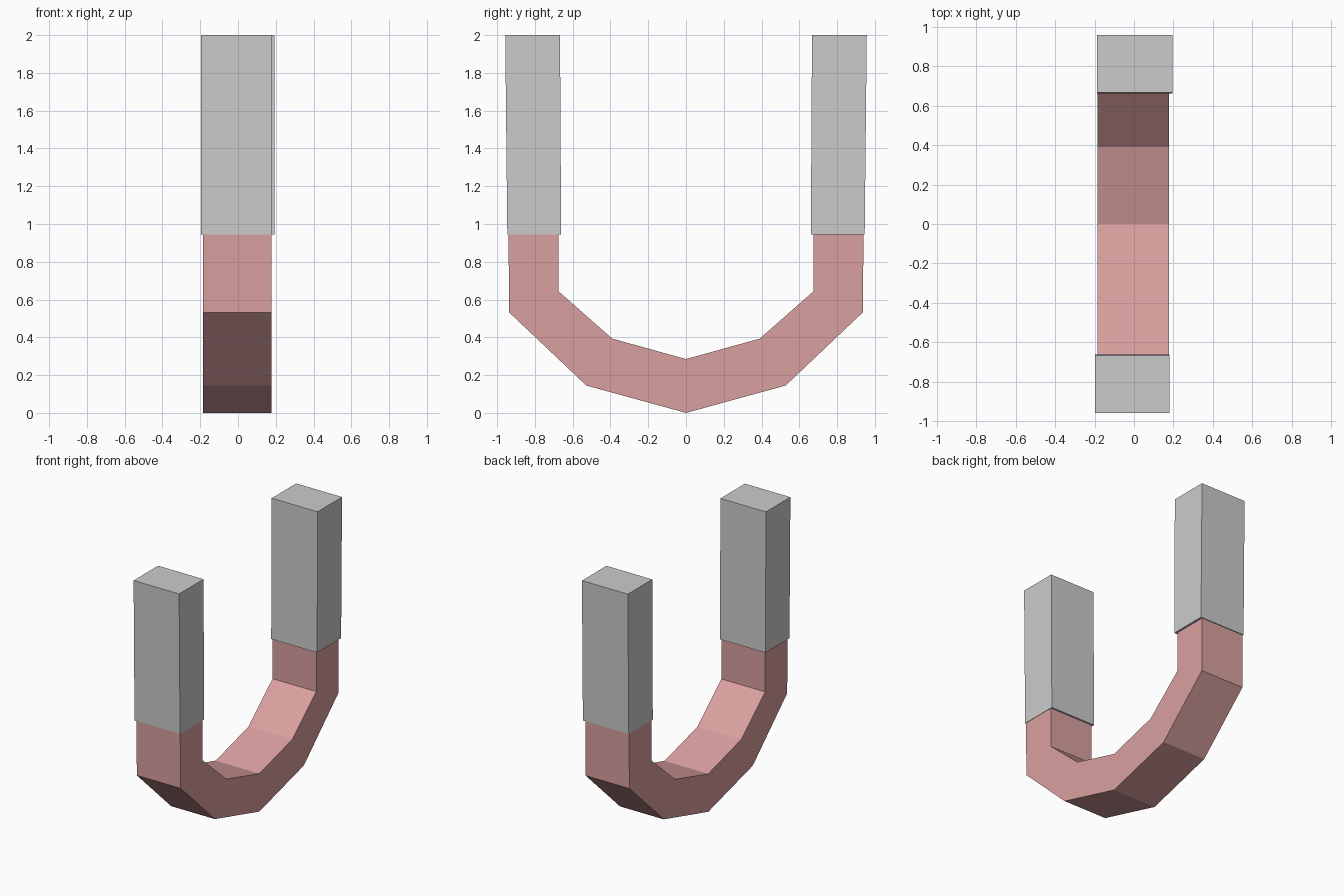
import bpy
import bmesh

if "Cube" in bpy.data.objects:
    bpy.data.objects.remove(bpy.data.objects["Cube"])


def prism(name, start, end):
    """Solid between two matching outlines, with end caps."""
    bm = bmesh.new()
    a = [bm.verts.new(p) for p in start]
    b = [bm.verts.new(p) for p in end]
    bm.faces.new(a)
    bm.faces.new(b)
    for i in range(len(a)):
        j = (i + 1) % len(a)
        bm.faces.new((a[i], a[j], b[j], b[i]))
    bmesh.ops.recalc_face_normals(bm, faces=bm.faces)
    mesh = bpy.data.meshes.new(name)
    bm.to_mesh(mesh)
    bm.free()
    obj = bpy.data.objects.new(name, mesh)
    bpy.context.collection.objects.link(obj)
    return obj


def rect(x0, x1, y0, y1, z):
    return [(x0, y0, z), (x1, y0, z), (x1, y1, z), (x0, y1, z)]


# Red U-shaped body: half profile in y, z mirrored about y = 0
outer = [(0, 0), (0.528, 0.145), (0.936, 0.532), (0.94, 0.948)]
inner = [(0.674, 0.948), (0.674, 0.643), (0.39, 0.393), (0, 0.285)]
half = outer + inner
profile = half + [(-y, z) for y, z in reversed(half[1:-1])]
body = prism("magnet_body",
             [(-0.185, y, z) for y, z in profile],
             [(0.178, y, z) for y, z in profile])
red = bpy.data.materials.new("red_paint")
red.diffuse_color = (0.7, 0.35, 0.35, 1)
red.use_nodes = True
red.node_tree.nodes["Principled BSDF"].inputs["Base Color"].default_value = red.diffuse_color
body.data.materials.append(red)

# Grey pole tips, slightly wider than the body and flared toward the top
for name, x0, x1, side in (("front_tip", -0.197, 0.181, -1),
                           ("back_tip", -0.187, 0.194, 1)):
    bottom = rect(x0, x1, side * 0.661, side * 0.946, 0.945)
    top = rect(x0, x1, side * 0.667, side * 0.957, 2.0)
    prism(name, bottom, top)
